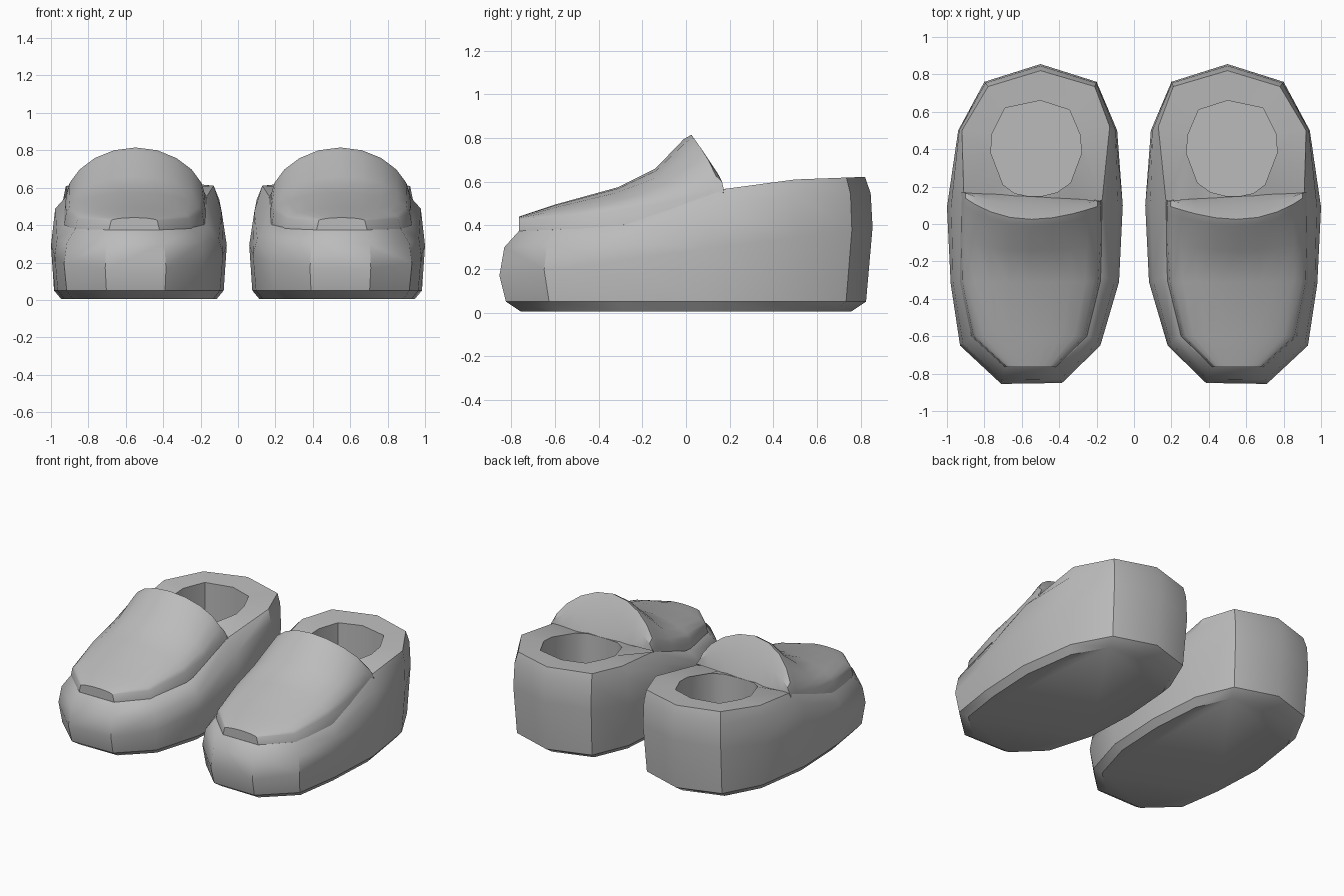
import bpy, bmesh, math

if "Cube" in bpy.data.objects:
    bpy.data.objects.remove(bpy.data.objects["Cube"])

grey = bpy.data.materials.new("soft grey")
grey.diffuse_color = (0.5, 0.5, 0.5, 1)
grey.use_nodes = True
grey.node_tree.nodes["Principled BSDF"].inputs["Base Color"].default_value = grey.diffuse_color

# Plan curves of one shoe, counted clockwise from the heel
WIDE = [(.50, .855), (.80, .76), (.94, .50), (1.0, .09), (.98, -.32), (.93, -.65), (.71, -.855),
        (.385, -.85), (.18, -.65), (.08, -.31), (.06, .10), (.09, .50), (.20, .76)]
RIM = [(.50, .82), (.78, .735), (.92, .50), (.91, .15), (.93, -.28), (.87, -.60), (.69, -.765),
       (.42, -.765), (.24, -.60), (.17, -.28), (.17, .13), (.13, .52), (.21, .735)]
HOLE = [(.50, .66), (.69, .62), (.76, .48), (.765, .38), (.70, .21), (.64, .165), (.57, .15),
        (.49, .15), (.41, .17), (.34, .22), (.28, .38), (.29, .48), (.345, .61)]
CX = .53


def height(y):
    """Height of the upper edge along the shoe."""
    pts = [(-.9, .37), (-.6, .38), (-.25, .405), (0, .46), (.16, .57), (.5, .61), (.9, .625)]
    for (a, za), (b, zb) in zip(pts, pts[1:]):
        if y <= b:
            return za + (zb - za) * (y - a) / (b - a)
    return .625


def shrink(k):
    return [(CX + (x - CX) * k, y * k) for x, y in WIDE]


def make(name, rows, side, closed, caps=(False, False)):
    """Loft rows of points into a surface; side -1 mirrors it."""
    bm = bmesh.new()
    vs = [[bm.verts.new((x * side, y, z)) for x, y, z in r] for r in rows]
    n = len(rows[0])
    for a, b in zip(vs, vs[1:]):
        for i in range(n if closed else n - 1):
            j = (i + 1) % n
            bm.faces.new((a[i], a[j], b[j], b[i]))
    if caps[0]:
        bm.faces.new(vs[0])
    if caps[1]:
        bm.faces.new(vs[-1])
    bmesh.ops.recalc_face_normals(bm, faces=bm.faces)
    me = bpy.data.meshes.new(name)
    bm.to_mesh(me)
    bm.free()
    me.materials.append(grey)
    ob = bpy.data.objects.new(name, me)
    bpy.context.collection.objects.link(ob)
    bpy.ops.object.select_all(action='DESELECT')
    ob.select_set(True)
    bpy.context.view_layer.objects.active = ob
    bpy.ops.object.shade_smooth_by_angle(angle=math.radians(35))


def shoe_body(name, side):
    mix = [(a + (c - a) * .25, b + (d - b) * .25) for (a, b), (c, d) in zip(WIDE, RIM)]
    rows = [[(x, y, .005) for x, y in shrink(.885)],
            [(x, y, .05) for x, y in shrink(.965)],
            [(x, y, .28 + .13 * y) for x, y in WIDE],
            [(x, y, height(d) - .075) for (x, y), (c, d) in zip(mix, RIM)],
            [(x, y, height(y)) for x, y in RIM],
            [(x, y, height(y) - .005) for x, y in HOLE],
            [(x, y, .2) for x, y in HOLE]]
    make(name, rows, side, True, (True, True))


# Tongue stations: y, edge bottom, edge top, crown height, inner x, outer x, sweep back at the edges
STATIONS = [(-.765, .375, .425, .44, .42, .69, 0),
            (-.60, .375, .435, .495, .25, .87, 0),
            (-.31, .40, .47, .575, .18, .93, 0),
            (-.14, .425, .505, .66, .168, .935, .04),
            (-.01, .45, .55, .795, .165, .932, .09),
            (.025, .48, .565, .815, .165, .93, .10)]


def tongue(name, side):
    ts = [math.sin(math.pi / 2 * (i / 5 - 1)) for i in range(11)]
    rows = []
    for y, zb, zt, zc, xl, xr, sweep in STATIONS:
        mid, half = (xl + xr) / 2, (xr - xl) / 2
        row = []
        for t in ts:
            yy = y + sweep * t * t * (1 + .25 * t)
            row.append((mid + t * (half - .012), yy, zt + (zc - zt) * (1 - t * t) ** .6))
        low = [(mid + s * half, y + sweep * (1 + .25 * s), zb) for s in (-1, 1)]
        rows.append([low[0]] + row + [low[1]])
    # sloping back of the tongue, bulging slightly
    top = rows[-1]
    foot = [(x, .125 + .06 * (x - .17), .555) for x, y, z in top]
    bulge = [((a[0] + b[0]) / 2, (a[1] + b[1]) / 2 + .012, (a[2] + b[2]) / 2 + .01)
             for a, b in zip(top, foot)]
    rows += [bulge, foot]
    # vertical front lip
    rows.insert(0, [(x, y, .375) for x, y, z in rows[0]])
    make(name, rows, side, False)


for label, side in (("right", 1), ("left", -1)):
    shoe_body(label + "_shoe_body", side)
    tongue(label + "_shoe_tongue", side)
